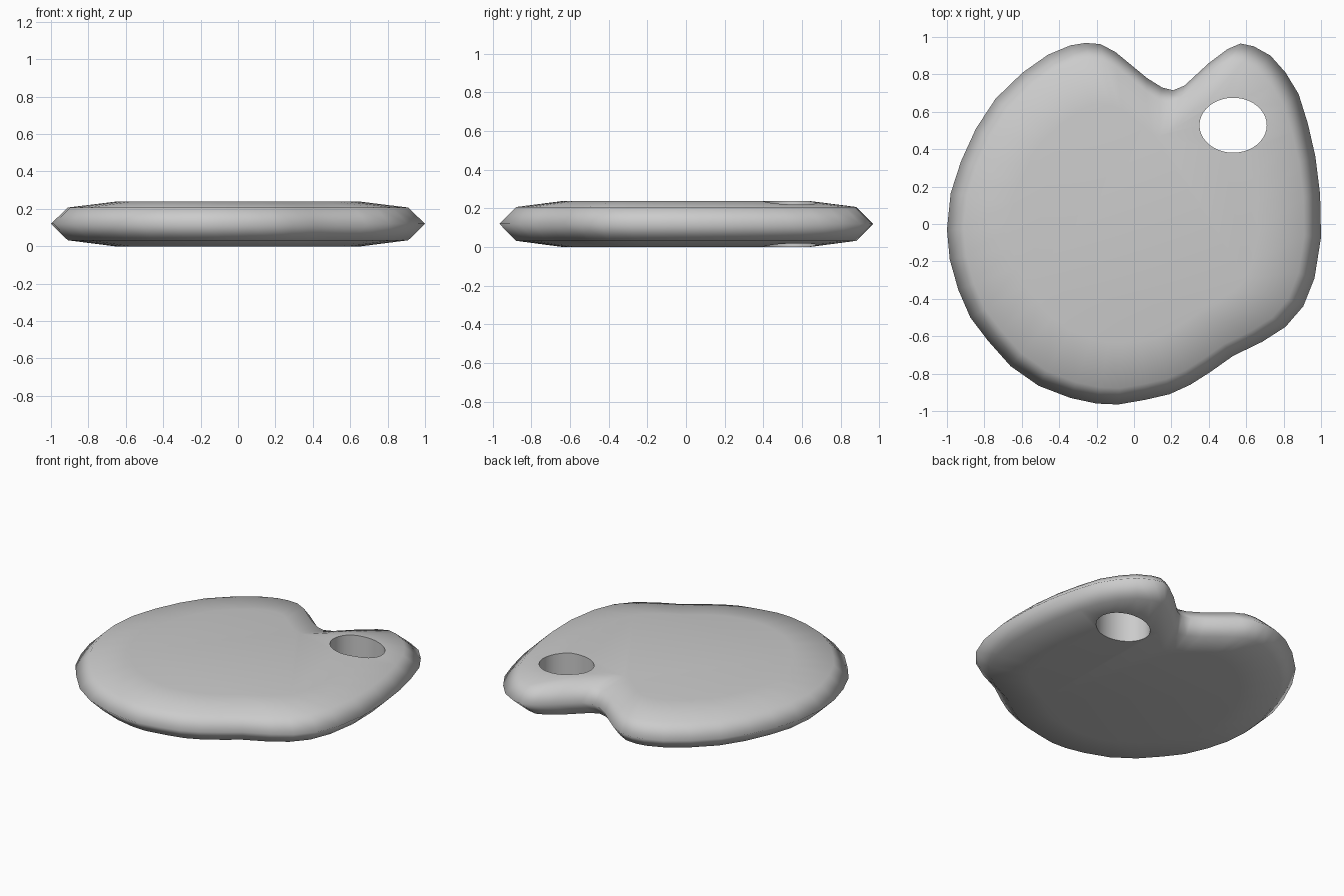
import bpy, bmesh, math

if "Cube" in bpy.data.objects:
    bpy.data.objects.remove(bpy.data.objects["Cube"])

# Outline of the palette board, clockwise from the top left lobe
OUTLINE = [
    (-.26, .968), (-.18, .962), (-.10, .92), (.07, .78), (.15, .73), (.21, .715),
    (.27, .74), (.40, .86), (.50, .935), (.57, .965), (.64, .95), (.73, .90),
    (.81, .81), (.88, .695), (.93, .535), (.97, .36), (.995, .16), (1.0, -.07),
    (.965, -.29), (.905, -.44), (.81, -.55), (.685, -.63), (.53, -.705),
    (.41, -.79), (.30, -.86), (.19, -.91), (.06, -.94), (-.085, -.965),
    (-.20, -.96), (-.34, -.93), (-.51, -.865), (-.66, -.76), (-.78, -.625),
    (-.875, -.50), (-.94, -.35), (-.985, -.19), (-1.0, -.03), (-.98, .165),
    (-.925, .335), (-.845, .51), (-.74, .67), (-.595, .81), (-.46, .905), (-.34, .955),
]
# Edge section: (scale of the outline, height), bottom to top
SECTION = [(.66, 0), (.91, .032), (1, .12), (.91, .207), (.66, .238)]

# Board: stacked rings with flat caps
bm = bmesh.new()
rings = [[bm.verts.new((x * s, y * s, z)) for x, y in OUTLINE] for s, z in SECTION]
n = len(OUTLINE)
for lo, hi in zip(rings, rings[1:]):
    for i in range(n):
        j = (i + 1) % n
        bm.faces.new((lo[i], lo[j], hi[j], hi[i]))
bm.faces.new(rings[0])
bm.faces.new(rings[-1])
bmesh.ops.recalc_face_normals(bm, faces=bm.faces)
mesh = bpy.data.meshes.new("palette_board")
bm.to_mesh(mesh)
bm.free()
board = bpy.data.objects.new("palette_board", mesh)
bpy.context.collection.objects.link(board)

# Thumb hole: oval cutter
bpy.ops.mesh.primitive_cylinder_add(vertices=40, radius=1, depth=1, location=(.53, .528, .12))
cutter = bpy.context.object
cutter.name = "thumb_hole_cutter"
cutter.scale = (.18, .147, 1)
cutter.hide_render = True
cut = board.modifiers.new("thumb_hole", 'BOOLEAN')
cut.operation = 'DIFFERENCE'
cut.solver = 'EXACT'
cut.object = cutter
bpy.ops.object.select_all(action='DESELECT')
bpy.context.view_layer.objects.active = board
board.select_set(True)
bpy.ops.object.modifier_apply(modifier=cut.name)
bpy.data.objects.remove(cutter)

# Smooth shading everywhere, with a sharp rim round the hole
bm = bmesh.new()
bm.from_mesh(board.data)
bm.normal_update()
for f in bm.faces:
    f.smooth = True
for e in bm.edges:
    walls = sum(abs(f.normal.z) < .05 for f in e.link_faces)
    e.smooth = walls != 1
bm.to_mesh(board.data)
bm.free()
